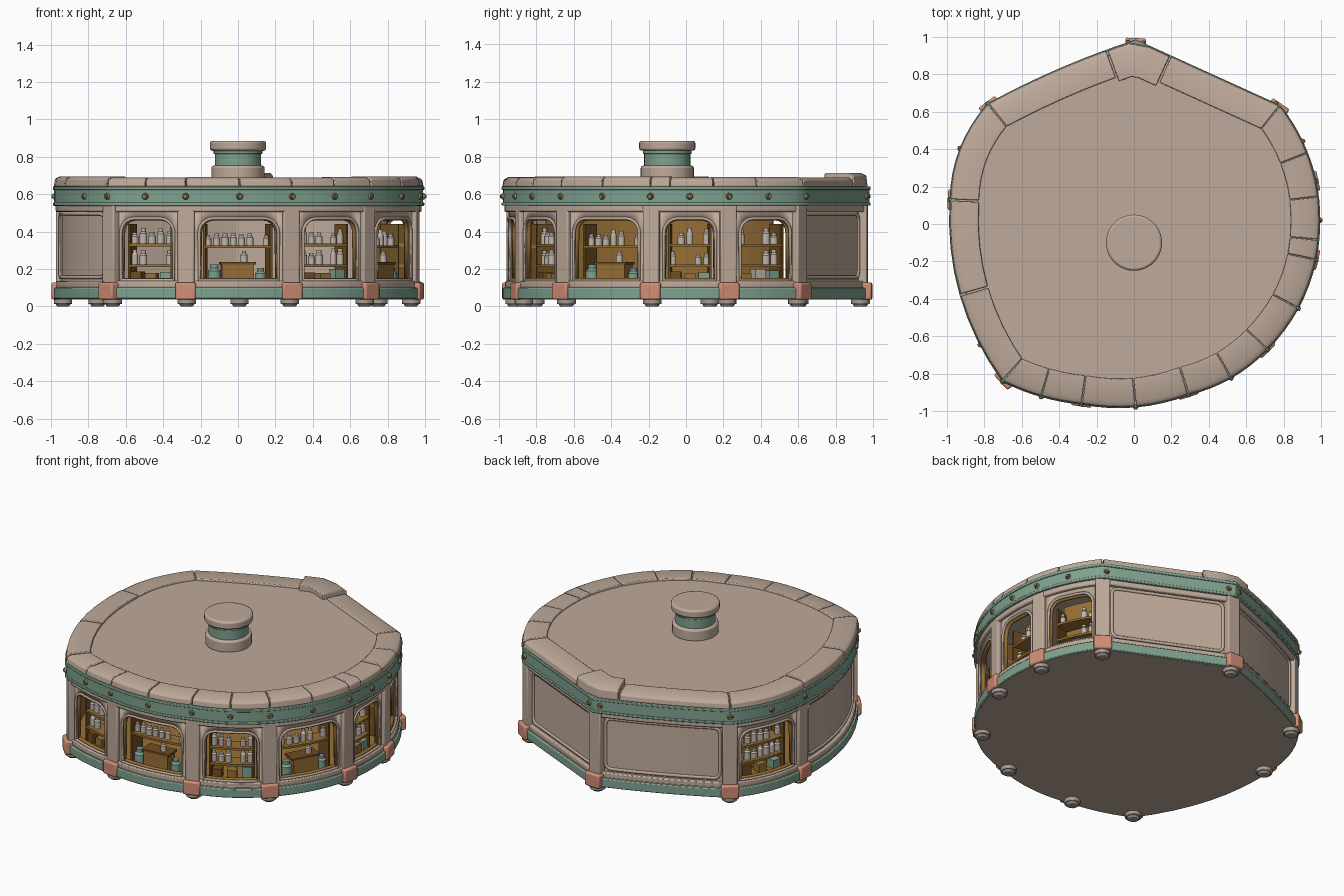
import bpy, bmesh, math, random
from mathutils import Vector, Matrix

if "Cube" in bpy.data.objects:
    bpy.data.objects.remove(bpy.data.objects["Cube"])
random.seed(4)

def mat(name, r, g, b):
    m = bpy.data.materials.new(name)
    m.diffuse_color = (r, g, b, 1)
    m.use_nodes = True
    m.node_tree.nodes["Principled BSDF"].inputs["Base Color"].default_value = m.diffuse_color
    return m
STONE = mat("warm_stone", .52, .405, .325)
GREEN = mat("sage_green", .215, .36, .275)
CORAL = mat("coral", .64, .27, .18)
WOOD = mat("golden_wood", .31, .16, .035)
DARK = mat("dark_wood", .16, .075, .016)
JAR = mat("pale_glaze", .53, .47, .41)
BRASS = mat("brass", .30, .20, .09)
GREY = mat("foot_grey", .38, .33, .29)

# Plan outline: posts counter-clockwise from front left, each with the bulge of the bay after it
POSTS = [(-.70, -.84, .02), (-.28, -.96, .04), (.29, -.91, .035), (.71, -.67, .04), (.97, -.19, .02),
         (.97, .23, .025), (.78, .63, 0), (.01, .98, .02), (-.78, .64, .05), (-.98, .13, .09)]
NB, SUB = len(POSTS), 8
WINDOWS, PANELS = (0, 1, 2, 3, 4, 5, 8), (6, 7, 9)
def bay(i):
    a, b = Vector(POSTS[i][:2]), Vector(POSTS[(i + 1) % NB][:2])
    return a, b, (b - a).length
OUT = []
for i in range(NB):
    a, b, L = bay(i)
    n = Vector((b.y - a.y, a.x - b.x)) / L
    OUT += [a.lerp(b, k / SUB) + n * 4 * POSTS[i][2] * (k / SUB) * (1 - k / SUB) for k in range(SUB)]
N = len(OUT)
MITER = []
for k in range(N):
    e = [(OUT[k] - OUT[k - 1]).normalized(), (OUT[(k + 1) % N] - OUT[k]).normalized()]
    n = [Vector((v.y, -v.x)) for v in e]
    m = (n[0] + n[1]).normalized()
    MITER.append(m / m.dot(n[0]))

def pos(s, d, z):
    """Point at bay parameter s, pushed outward by d, at height z."""
    f = (s * SUB) % N
    k = int(f) % N
    j, t = (k + 1) % N, f - int(f)
    p = (OUT[k] + MITER[k] * d).lerp(OUT[j] + MITER[j] * d, t)
    return Vector((p.x, p.y, z))

def finish(bm, name, m, bevel=0, recalc=True):
    if recalc:
        bmesh.ops.recalc_face_normals(bm, faces=bm.faces)
    me = bpy.data.meshes.new(name)
    bm.to_mesh(me)
    bm.free()
    ob = bpy.data.objects.new(name, me)
    bpy.context.collection.objects.link(ob)
    me.materials.append(m)
    if bevel:
        b = ob.modifiers.new("bevel", 'BEVEL')
        b.width, b.segments, b.limit_method, b.angle_limit = bevel, 2, 'ANGLE', .7
    return ob

def sweep(name, prof, s0, s1, m, bevel=0, closed=False):
    """Sweep a (d, z) profile along the outline."""
    bm = bmesh.new()
    c = max(2, round((s1 - s0) * SUB))
    ss = [s0 + (s1 - s0) * k / c for k in range(c if closed else c + 1)]
    rows = [[bm.verts.new(pos(s, d, z)) for d, z in prof] for s in ss]
    n = len(prof)
    for k in range(c):
        a, b = rows[k], rows[(k + 1) % len(rows)]
        for q in range(n):
            bm.faces.new((a[q], b[q], b[(q + 1) % n], a[(q + 1) % n]))
    if not closed:
        bm.faces.new(rows[0])
        bm.faces.new(rows[-1])
    return finish(bm, name, m, bevel)

def rect(d0, d1, z0, z1):
    return [(d0, z0), (d1, z0), (d1, z1), (d0, z1)]

def slab(name, d, z0, z1, m):
    bm = bmesh.new()
    f = bm.faces.new([bm.verts.new(pos(k / SUB, d, z0)) for k in range(N)])
    g = bmesh.ops.extrude_face_region(bm, geom=[f])
    bmesh.ops.translate(bm, vec=(0, 0, z1 - z0), verts=[v for v in g['geom'] if isinstance(v, bmesh.types.BMVert)])
    return finish(bm, name, m)

def box(bm, c, size, ang=0):
    bmesh.ops.create_cube(bm, size=1, matrix=Matrix.Translation(c) @ Matrix.Rotation(ang, 4, 'Z') @ Matrix.Diagonal((*size, 1)))

def cyl(bm, x, y, z0, z1, r0, r1, seg=12):
    bmesh.ops.create_cone(bm, cap_ends=True, segments=seg, radius1=r0, radius2=r1, depth=z1 - z0,
                          matrix=Matrix.Translation((x, y, (z0 + z1) / 2)))

def tube(name, pts, r, m):
    cu = bpy.data.curves.new(name, 'CURVE')
    cu.dimensions, cu.bevel_depth, cu.bevel_resolution = '3D', r, 1
    sp = cu.splines.new('POLY')
    sp.points.add(len(pts) - 1)
    for p, v in zip(sp.points, pts):
        p.co = (*v, 1)
    sp.use_cyclic_u = True
    cu.materials.append(m)
    bpy.context.collection.objects.link(bpy.data.objects.new(name, cu))

def heading(s):
    t = pos(s + .06, 0, 0) - pos(s - .06, 0, 0)
    return math.atan2(t.y, t.x)

# Floor, bands and roof deck
slab("floor", -.01, .037, .105, STONE)
slab("shop_floor", -.07, .105, .125, WOOD)
slab("roof_deck", -.03, .55, .678, STONE)
for name, prof, m, bv in (("base_band", rect(.002, -.05, .04, .10), GREEN, .006),
                          ("sill_ring", rect(-.012, -.06, .10, .135), STONE, .006),
                          ("lintel_ring", rect(-.008, -.07, .505, .545), STONE, .008),
                          ("green_frieze", rect(0, -.06, .54, .64), GREEN, .004),
                          ("frieze_lower_trim", rect(.006, -.03, .538, .555), GREEN, .004),
                          ("frieze_upper_trim", rect(.006, -.03, .622, .642), GREEN, .004)):
    sweep(name, prof, 0, NB, m, bv, closed=True)

# Coping stones around the roof edge, taller block at the back point
cuts = [0, .5, 1, 1.5, 2, 2.5, 3, 3.5, 4, 4.25, 4.8, 5.35, 6, 6.76, 7.19, 8, 9, 9.5, 10]
for a, b in zip(cuts, cuts[1:]):
    apex = a == 6.76
    top = .712 if apex else .69 + random.uniform(-.002, .006)
    prof = [(.002, .64), (-.175 if apex else -.155, .64), (-.175 if apex else -.15, top), (-.03, top), (-.004, top - .014)]
    sweep("coping_stone", prof, a + .006, b - .006, STONE, .005)

# Roof vent
for name, z0, z1, r, m in (("vent_base", .67, .752, .142, STONE), ("vent_neck", .74, .84, .123, GREEN),
                           ("vent_collar", .815, .835, .13, GREEN), ("vent_cap", .832, .885, .15, STONE)):
    bm = bmesh.new()
    cyl(bm, 0, -.1, z0, z1, r, r, 40)
    finish(bm, name, m, .012 if m is STONE else .003)

# Posts, coral blocks and feet
post, block, foot = bmesh.new(), bmesh.new(), bmesh.new()
for i in range(NB):
    h = heading(i)
    box(post, pos(i, -.04, .315), (.09, .065, .46), h)
    box(block, pos(i, -.022, .082), (.11, .075, .092), h)
    p = pos(i, -.045, 0)
    cyl(foot, p.x, p.y, .012, .045, .05, .05, 14)
    cyl(foot, p.x, p.y, 0, .014, .034, .042, 14)
finish(post, "posts", STONE, .008)
finish(block, "coral_blocks", CORAL, .01)
finish(foot, "feet", GREY, .004)

# Brass bolts on the frieze
bolts = bmesh.new()
for s in [i + .5 * h for i in WINDOWS for h in (0, 1)] + [6.03, 6.95, 7.05, 8, 9, 9.78]:
    rot = Matrix.Rotation(heading(s), 4, 'Z') @ Matrix.Rotation(math.pi / 2, 4, 'X')
    for r, dep, off in ((.019, .012, .004), (.012, .014, .010)):
        bmesh.ops.create_cone(bolts, cap_ends=True, segments=10, radius1=r, radius2=r * .75, depth=dep,
                              matrix=Matrix.Translation(pos(s, off, .588)) @ rot)
finish(bolts, "bolts", BRASS)

# Solid bays with a rounded raised frame
for i in PANELS:
    L = bay(i)[2]
    sweep("panel_wall", rect(-.035, -.065, .08, .55), i, i + 1, STONE)
    a, b, r, pts = i + .065 / L, i + 1 - .065 / L, .04, []
    for cs, cz, q in ((b, .155, -1), (b, .495, 0), (a, .495, 1), (a, .155, 2)):
        inx = -1 if cs == b else 1
        inz = 1 if cz < .3 else -1
        for k in range(5):
            an = math.pi / 2 * (q + k / 4)
            pts.append((cs + (inx + math.cos(an)) * r / L, cz + (inz + math.sin(an)) * r))
    edges = []
    for p, q in zip(pts, pts[1:] + pts[:1]):
        c = max(1, int(abs(q[0] - p[0]) * SUB))
        edges += [pos(p[0] + (q[0] - p[0]) * k / c, -.034, p[1] + (q[1] - p[1]) * k / c) for k in range(c)]
    tube("panel_frame", edges, .011, STONE)

# Window bays: wall with an arched opening, trims, shelves and goods
goods = {JAR: bmesh.new(), GREEN: bmesh.new(), WOOD: bmesh.new(), DARK: bmesh.new()}
def jar(s, d, z, h, r, m):
    p = pos(s, d, 0)
    cyl(goods[m], p.x, p.y, z, z + h * .65, r, r)
    cyl(goods[m], p.x, p.y, z + h * .65, z + h * .8, r, r * .55)
    cyl(goods[m], p.x, p.y, z + h * .8, z + h, r * .65, r * .65)

for i in WINDOWS:
    L, r, zb, zs = bay(i)[2], .075, .14, .395
    m = .068 / L
    corner = [(r / L) * (1 - math.cos(math.pi / 2 * k / 5)) for k in range(6)]
    ts = [m + c for c in corner] + [m + r / L + (1 - 2 * m - 2 * r / L) * k / 6 for k in range(1, 6)] + [1 - m - c for c in reversed(corner)]
    def top(t):
        x = min(t - m, 1 - m - t) * L
        return zs + (0 if x <= 0 else r if x >= r else math.sqrt(r * r - (r - x) ** 2))
    bm = bmesh.new()
    allt = [0] + ts + [1]
    rows = [[bm.verts.new(pos(i + t, -.03, z)) for z in (.08, zb, top(t), .55)] for t in allt]
    for k in range(len(rows) - 1):
        a, b = rows[k], rows[k + 1]
        for q in range(3):
            if q != 1 or k in (0, len(rows) - 2):
                bm.faces.new((a[q], b[q], b[q + 1], a[q + 1]))
    ob = finish(bm, "window_wall", STONE, recalc=False)
    so = ob.modifiers.new("thickness", 'SOLIDIFY')
    so.thickness, so.offset = .035, -1
    loop = [(t, top(t)) for t in ts] + [(t, zb) for t in reversed(ts)]
    tube("window_moulding", [pos(i + t, -.03, z) for t, z in loop], .009, STONE)
    tube("window_wood_frame", [pos(i + t, -.055, z) for t, z in loop], .013, WOOD)
    # Shelving
    s0, s1 = i + m + .015 / L, i + 1 - m - .015 / L
    desk = i in (1, 3)
    levels = (.325,) if desk else (.225, .335)
    for z in levels:
        sweep("shelf", rect(-.09, -.19, z - .014, z), s0, s1, WOOD)
    for s in (s0, s1 - .014 / L):
        sweep("shelf_side", rect(-.09, -.19, .12, .44), s, s + .014 / L, DARK)
    if i in (4, 5, 8):
        sweep("shelf_back", rect(-.19, -.2, .12, .5), s0 - .02, s1 + .02, WOOD)
    # Goods on shelves and floor
    n = int((s1 - s0) * L / .05)
    for z in levels:
        for k in range(n):
            s = s0 + (s1 - s0) * (k + .5) / n
            if random.random() < .82:
                jar(s, -.13, z, random.uniform(.055, .085), random.uniform(.016, .021), JAR)
    if desk:
        c = pos(i + .5, -.14, .175)
        box(goods[WOOD], c, (.17, .09, .10), heading(i + .5))
        box(goods[DARK], c + Vector((0, 0, .055)), (.19, .10, .014), heading(i + .5))
        jar(i + .5 - .14 / L, -.11, .125, .10, .035, GREEN)
        jar(i + .5 + .14 / L, -.12, .125, .08, .03, GREEN)
        jar(i + .5 + .04 / L, -.13, .237, .06, .018, JAR)
    else:
        for k, mt in enumerate((WOOD, JAR, GREEN) if i % 2 else (DARK, WOOD, GREEN)):
            s = s0 + (s1 - s0) * (k + .5) / 3
            hgt = random.uniform(.05, .075)
            box(goods[mt], pos(s, -.13, .125 + hgt / 2), (.06, .06, hgt), heading(s))
for m, bm in goods.items():
    finish(bm, "goods_" + m.name, m)

# Inner wooden lining of the long left bay
sweep("left_lining", rect(-.066, -.072, .12, .54), 9.05, 9.95, WOOD)

# Smooth shading with sharp edges kept
for ob in bpy.context.scene.objects:
    if ob.type == 'MESH':
        ob.select_set(True)
        bpy.context.view_layer.objects.active = ob
bpy.ops.object.shade_smooth_by_angle(angle=math.radians(35))
